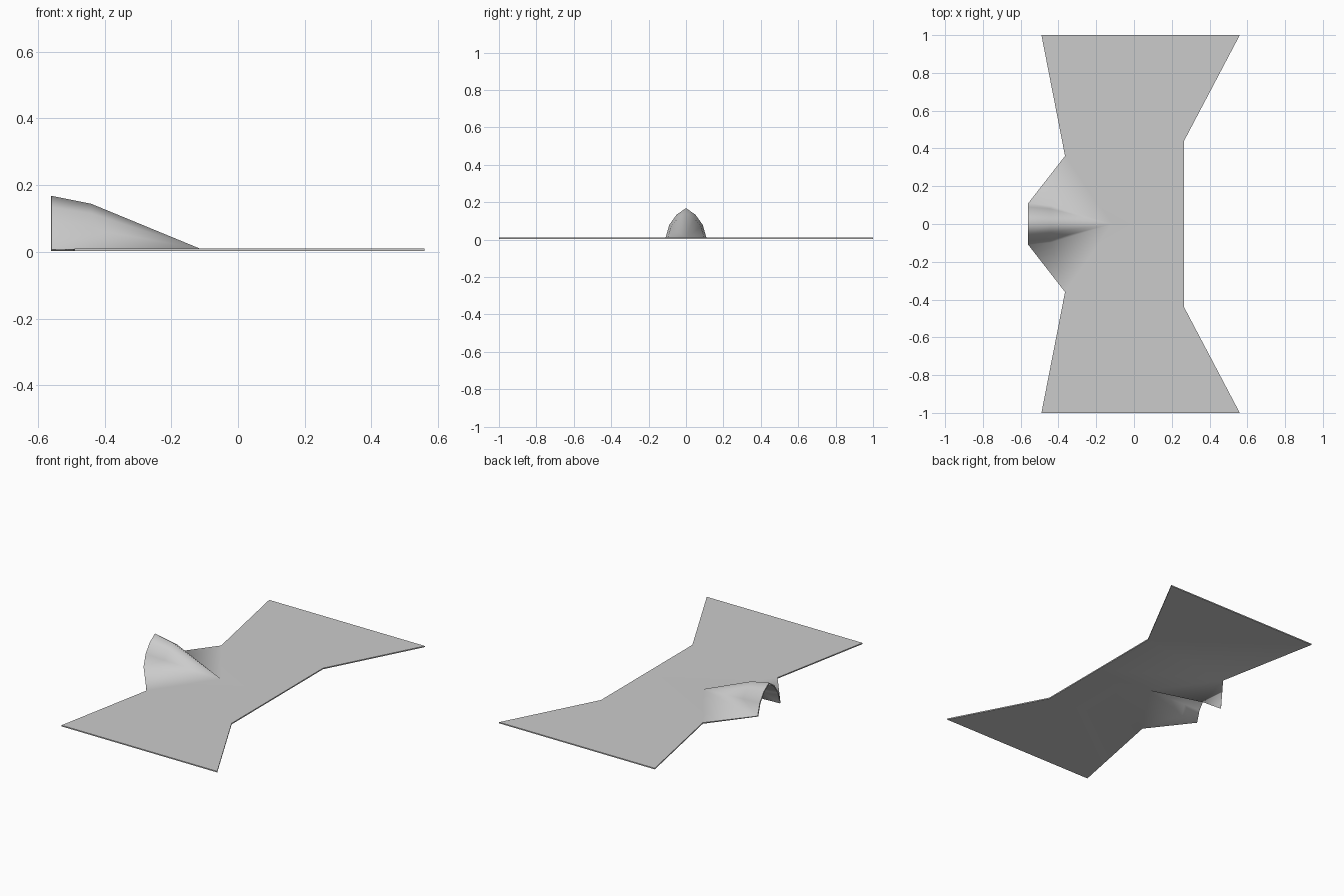
import bpy
import math

if "Cube" in bpy.data.objects:
    bpy.data.objects.remove(bpy.data.objects["Cube"])

verts, faces = [], []


def add(x, y, z=0.010):
    verts.append((x, y, z))
    return len(verts) - 1


# Half plate outline (y >= 0)
back_left = add(-0.49, 1.0)
back_right = add(0.56, 1.0)
waist_right = add(0.265, 0.44)
mid_right = add(0.265, 0.0)
waist_left = add(-0.365, 0.36)
apex = add(-0.115, 0.0)

# Two hood cross-sections, from base to ridge
rim = [add(-0.56, y, z) for y, z in
       [(0.11, 0.007), (0.09, 0.078), (0.05, 0.134), (0.0, 0.168)]]
mid = [add(-0.44, y, z) for y, z in
       [(0.098, 0.010), (0.08, 0.068), (0.044, 0.115), (0.0, 0.144)]]

# Plate and flank faces
faces += [
    (back_left, waist_left, waist_right, back_right),
    (waist_left, apex, mid_right, waist_right),
    (waist_left, rim[0], mid[0]),
    (waist_left, mid[0], apex),
]

# Hood faces, closing to a point at the apex
for i in range(3):
    faces.append((rim[i], rim[i + 1], mid[i + 1], mid[i]))
    faces.append((mid[i], mid[i + 1], apex))

mesh = bpy.data.meshes.new("hooded_plate")
mesh.from_pydata(verts, [], faces)
obj = bpy.data.objects.new("hooded_plate", mesh)
bpy.context.collection.objects.link(obj)
bpy.context.view_layer.objects.active = obj
obj.select_set(True)

# Mirror the half, then give the sheet its thickness
mirror = obj.modifiers.new("mirror", 'MIRROR')
mirror.use_axis = (False, True, False)
solid = obj.modifiers.new("thickness", 'SOLIDIFY')
solid.thickness = 0.007
solid.offset = -1
for name in ("mirror", "thickness"):
    bpy.ops.object.modifier_apply(modifier=name)

# Smooth hood blend, sharp sheet edges
bpy.ops.object.shade_smooth_by_angle(angle=math.radians(80))
